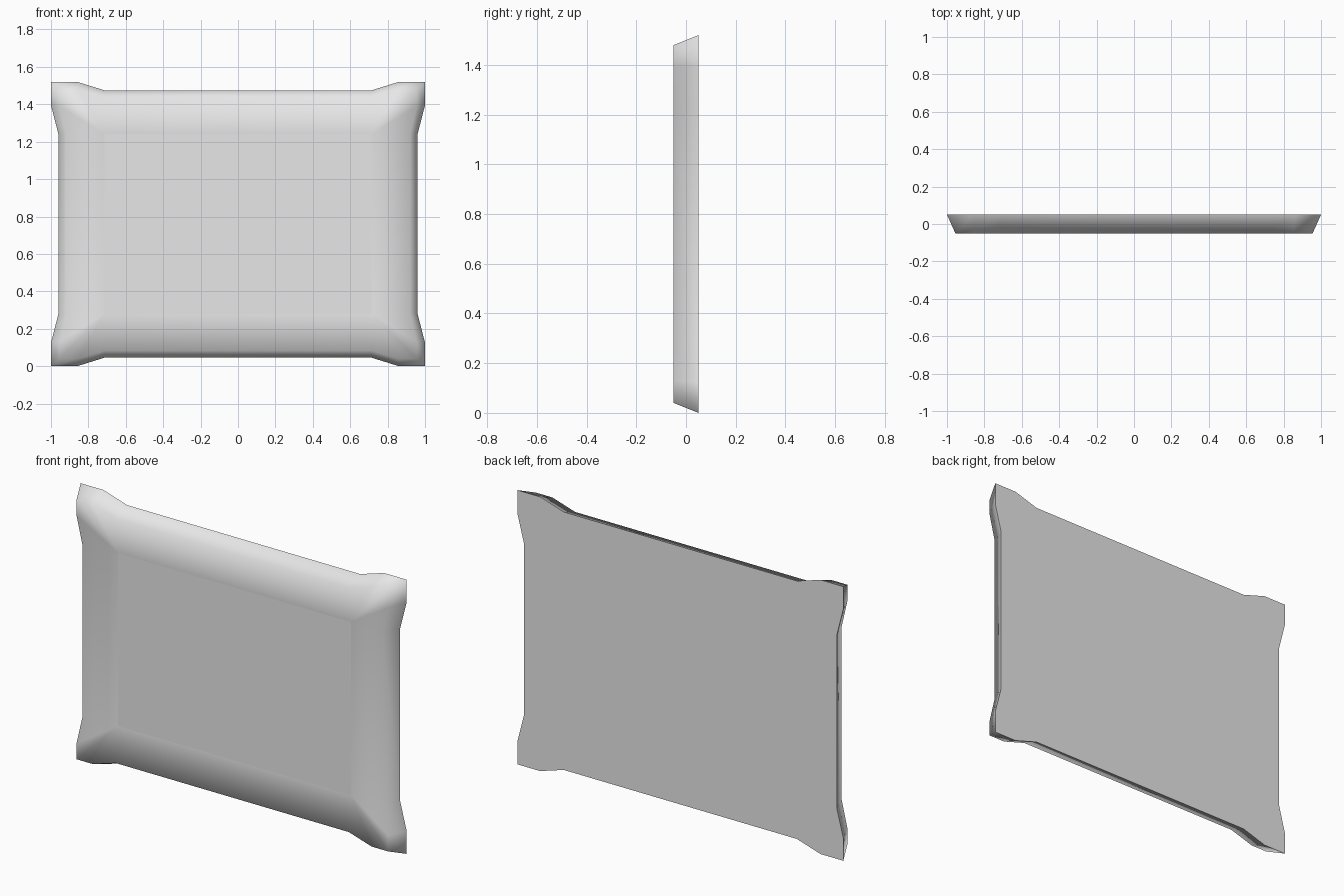
import bpy
import bmesh

cube = bpy.data.objects.get("Cube")
if cube:
    bpy.data.objects.remove(cube, do_unlink=True)

MID_Z = 0.76
BACK_Y, FRONT_Y, PANEL_Y = 0.05, -0.05, -0.03

# One corner of each outline, from the side rail round to the top rail
back_corner = [(0.96, 0.48), (1.0, 0.635), (1.0, 0.76), (0.86, 0.76), (0.715, 0.715)]
front_corner = [(0.92, 0.48), (0.955, 0.63), (0.955, 0.72), (0.855, 0.72), (0.715, 0.677)]
panel_corner = [(0.715, 0.48)]


def mirrored_ring(bm, corner, y):
    """Mirror one corner into a full closed ring of vertices."""
    points = []
    for sx, sz in ((1, 1), (-1, 1), (-1, -1), (1, -1)):
        quarter = [(sx * x, sz * z) for x, z in corner]
        points += quarter if sx * sz > 0 else quarter[::-1]
    return [bm.verts.new((x, y, MID_Z + z)) for x, z in points]


bm = bmesh.new()
back = mirrored_ring(bm, back_corner, BACK_Y)
front = mirrored_ring(bm, front_corner, FRONT_Y)
panel = mirrored_ring(bm, panel_corner, PANEL_Y)
n = len(front)
per_corner = len(front_corner)

# Flat back sheet and recessed front panel
flat_faces = [bm.faces.new(back), bm.faces.new(panel)]

for i in range(n):
    j = (i + 1) % n
    # Sloped outer edge
    bm.faces.new((back[i], back[j], front[j], front[i]))
    # Rounded rails, with a fan at each corner
    a, b = panel[i // per_corner], panel[j // per_corner]
    if a is b:
        bm.faces.new((front[i], front[j], a))
    else:
        bm.faces.new((front[i], front[j], b, a))

bmesh.ops.recalc_face_normals(bm, faces=bm.faces)
for face in bm.faces:
    face.smooth = face not in flat_faces

mesh = bpy.data.meshes.new("framed_panel")
bm.to_mesh(mesh)
bm.free()

grey = bpy.data.materials.new("light_grey")
grey.use_nodes = True
colour = (0.8, 0.8, 0.8, 1.0)
grey.diffuse_color = colour
grey.node_tree.nodes["Principled BSDF"].inputs["Base Color"].default_value = colour
mesh.materials.append(grey)

framed_panel = bpy.data.objects.new("framed_panel", mesh)
bpy.context.collection.objects.link(framed_panel)
